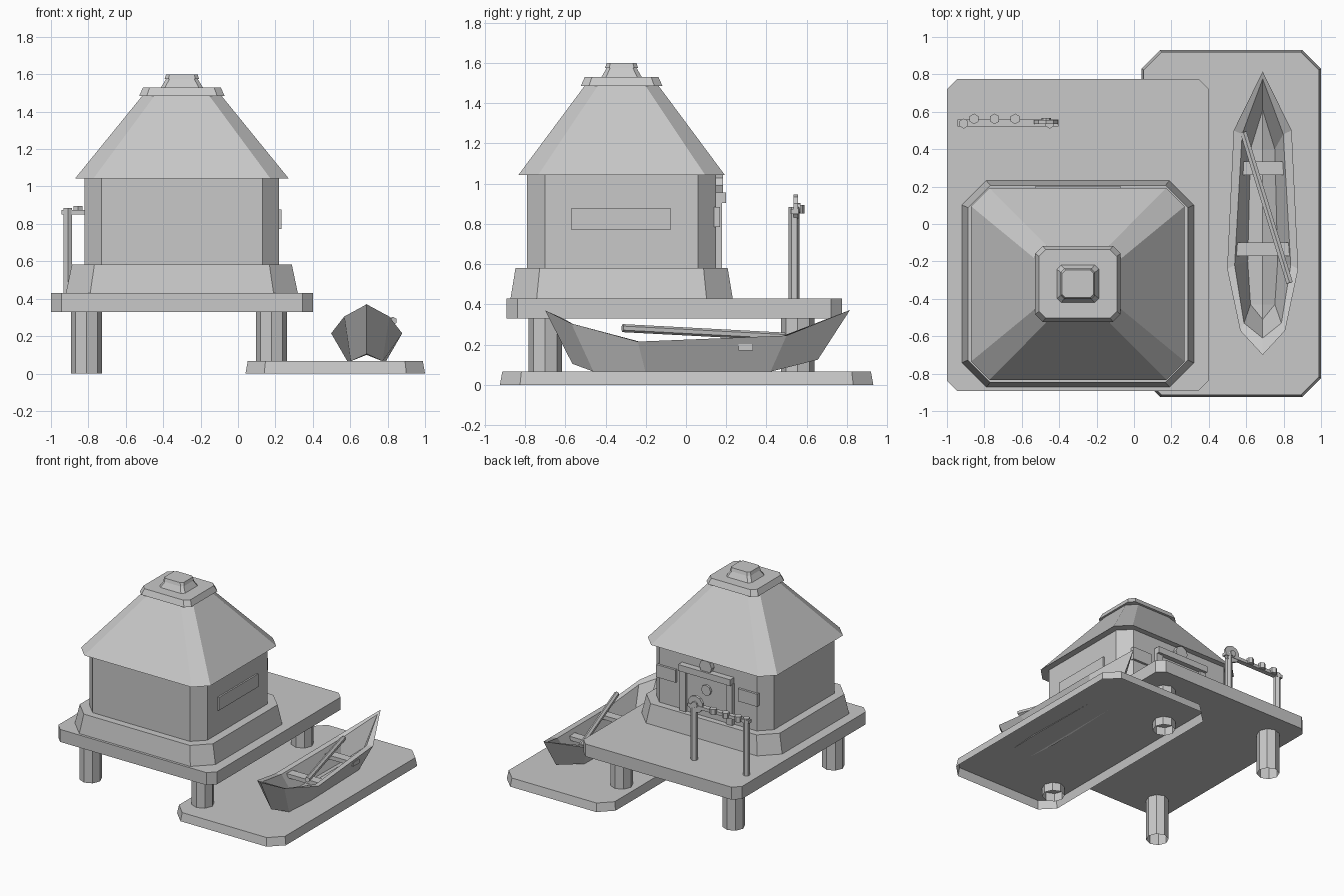
import bpy, bmesh
from mathutils import Vector, Matrix

cube = bpy.data.objects.get("Cube")
if cube:
    bpy.data.objects.remove(cube)

grey = bpy.data.materials.new("plain grey")
grey.use_nodes = True
grey.diffuse_color = (0.58, 0.58, 0.58, 1)
grey.node_tree.nodes["Principled BSDF"].inputs["Base Color"].default_value = (0.58, 0.58, 0.58, 1)


def finish(name, bm):
    bmesh.ops.recalc_face_normals(bm, faces=bm.faces)
    mesh = bpy.data.meshes.new(name)
    bm.to_mesh(mesh)
    bm.free()
    mesh.materials.append(grey)
    obj = bpy.data.objects.new(name, mesh)
    bpy.context.collection.objects.link(obj)
    return obj


def loft(name, rings, cap_start=True, cap_end=True):
    """Skin a list of closed rings that share a point count."""
    bm = bmesh.new()
    rows = [[bm.verts.new(p) for p in ring] for ring in rings]
    n = len(rows[0])
    for a, b in zip(rows, rows[1:]):
        for i in range(n):
            j = (i + 1) % n
            bm.faces.new((a[i], a[j], b[j], b[i]))
    if cap_start:
        bm.faces.new(rows[0])
    if cap_end:
        bm.faces.new(rows[-1])
    bmesh.ops.remove_doubles(bm, verts=bm.verts, dist=0.0005)
    return finish(name, bm)


def cut_rect(cx, cy, hx, hy, c, z):
    """Rectangle with cut corners."""
    pts = [(hx, c - hy), (hx, hy - c), (hx - c, hy), (c - hx, hy),
           (-hx, hy - c), (-hx, c - hy), (c - hx, -hy), (hx - c, -hy)]
    return [(cx + x, cy + y, z) for x, y in pts]


def tier(name, cx, cy, *layers, closed_below=True):
    return loft(name, [cut_rect(cx, cy, *layer) for layer in layers], cap_start=closed_below)


def box(name, x0, x1, y0, y1, z0, z1):
    corners = [(x0, y0), (x1, y0), (x1, y1), (x0, y1)]
    return loft(name, [[(x, y, z) for x, y in corners] for z in (z0, z1)])


def rod(name, start, end, radius, sides=6, caps=True):
    a, b = Vector(start), Vector(end)
    axis = b - a
    turn = axis.to_track_quat('Z', 'Y').to_matrix().to_4x4()
    bm = bmesh.new()
    bmesh.ops.create_cone(bm, cap_ends=caps, segments=sides, radius1=radius,
                          radius2=radius, depth=axis.length,
                          matrix=Matrix.Translation((a + b) / 2) @ turn)
    return finish(name, bm)


# Raised deck, its open piles and the low mooring slab, hollow underneath
tier("deck", -0.30, -0.058, (0.70, 0.834, 0.055, 0.33), (0.70, 0.834, 0.055, 0.43))
tier("mooring_slab", 0.52, 0.003, (0.48, 0.928, 0.1, 0), (0.468, 0.916, 0.095, 0.066),
     closed_below=False)
for x, side in ((-0.81, "right"), (0.18, "left")):
    for y, end in ((-0.70, "front"), (0.555, "back")):
        rod(f"pile_{end}_{side}", (x, y, 0), (x, y, 0.34), 0.083, 8, caps=False)

# Hut body and stacked roof
HX, HY = -0.30, -0.32
tier("plinth", HX, HY, (0.62, 0.552, 0.13, 0.43), (0.588, 0.527, 0.12, 0.582))
tier("walls", HX, HY, (0.52, 0.47, 0.09, 0.57), (0.52, 0.47, 0.09, 1.05))
tier("roof", HX, HY, (0.571, 0.513, 0.098, 1.043), (0.21, 0.183, 0.065, 1.487))
tier("roof_cap", HX, HY, (0.228, 0.203, 0.04, 1.485), (0.208, 0.183, 0.036, 1.53))
tier("vent_base", HX, HY, (0.112, 0.1, 0.022, 1.53), (0.083, 0.073, 0.018, 1.577))
tier("vent_lid", HX, HY, (0.092, 0.082, 0.02, 1.575), (0.084, 0.074, 0.018, 1.6))

# Side window and back entrance
box("side_window", 0.2, 0.232, -0.572, -0.075, 0.772, 0.876)
box("door", HX - 0.19, HX + 0.19, 0.13, 0.162, 0.45, 0.91)
box("lintel", HX - 0.23, HX + 0.23, 0.14, 0.20, 0.905, 0.955)
for s, side in ((-1, "right"), (1, "left")):
    p = HX + s * 0.205
    box(f"door_post_{side}", p - 0.028, p + 0.028, 0.14, 0.18, 0.45, 0.91)
    w = HX + s * 0.36
    box(f"back_window_{side}", w - 0.085, w + 0.085, 0.14, 0.168, 0.785, 0.885)
rod("round_sign", (HX, 0.14, 0.99), (HX, 0.185, 0.99), 0.055, 8)
rod("door_disc", (HX, 0.15, 0.80), (HX, 0.178, 0.80), 0.042, 8)

# Hanging rack on the deck
for x, side in ((-0.91, "right"), (-0.45, "left")):
    rod(f"rack_post_{side}", (x, 0.537, 0.42), (x, 0.537, 0.885), 0.027)
box("rack_beam", -0.945, -0.405, 0.522, 0.56, 0.85, 0.875)
rod("rack_wheel", (-0.47, 0.535, 0.88), (-0.47, 0.556, 0.88), 0.067, 10)
rod("rack_wheel_hub", (-0.47, 0.55, 0.88), (-0.47, 0.568, 0.88), 0.025, 8)
for i, x in enumerate((-0.855, -0.745, -0.635)):
    rod(f"rack_bead_{i + 1}", (x, 0.562, 0.852), (x, 0.562, 0.895), 0.028)


# Boat: loops for the hull, closed along a raised centre ridge
BOAT_X = 0.688


def boat_ring(stern, sides, bow):
    right = [(BOAT_X + h, y, z) for y, h, z in sides]
    left = [(BOAT_X - h, y, z) for y, h, z in reversed(sides)]
    return [(BOAT_X, *stern)] + right + [(BOAT_X, *bow)] + left


def centre_ridge(ring, z):
    return [(BOAT_X, p[1], p[2] if p[0] == BOAT_X else z) for p in ring]


keel = boat_ring((-0.565, 0.105),
                 [(-0.46, 0.085, 0.066), (-0.2, 0.1, 0.06), (0.42, 0.085, 0.066)], (0.655, 0.125))
rim = boat_ring((-0.70, 0.37),
                [(-0.57, 0.12, 0.305), (-0.24, 0.19, 0.215), (0.50, 0.155, 0.245)], (0.815, 0.372))
inner_rim = boat_ring((-0.61, 0.33),
                      [(-0.53, 0.10, 0.285), (-0.22, 0.15, 0.212), (0.48, 0.11, 0.243)], (0.775, 0.35))
floor = boat_ring((-0.51, 0.13),
                  [(-0.43, 0.065, 0.09), (-0.2, 0.08, 0.085), (0.40, 0.065, 0.09)], (0.61, 0.15))
loft("boat_hull", [centre_ridge(keel, 0.1), keel, rim, inner_rim, floor, centre_ridge(floor, 0.12)],
     cap_start=False, cap_end=False)
for name, y, half in (("boat_seat_back", 0.297, 0.15), ("boat_seat_front", -0.135, 0.145)):
    box(name, BOAT_X - half, BOAT_X + half, y - 0.036, y + 0.036, 0.17, 0.202)
rod("paddle", (0.585, 0.49, 0.24), (0.832, -0.315, 0.282), 0.02)
